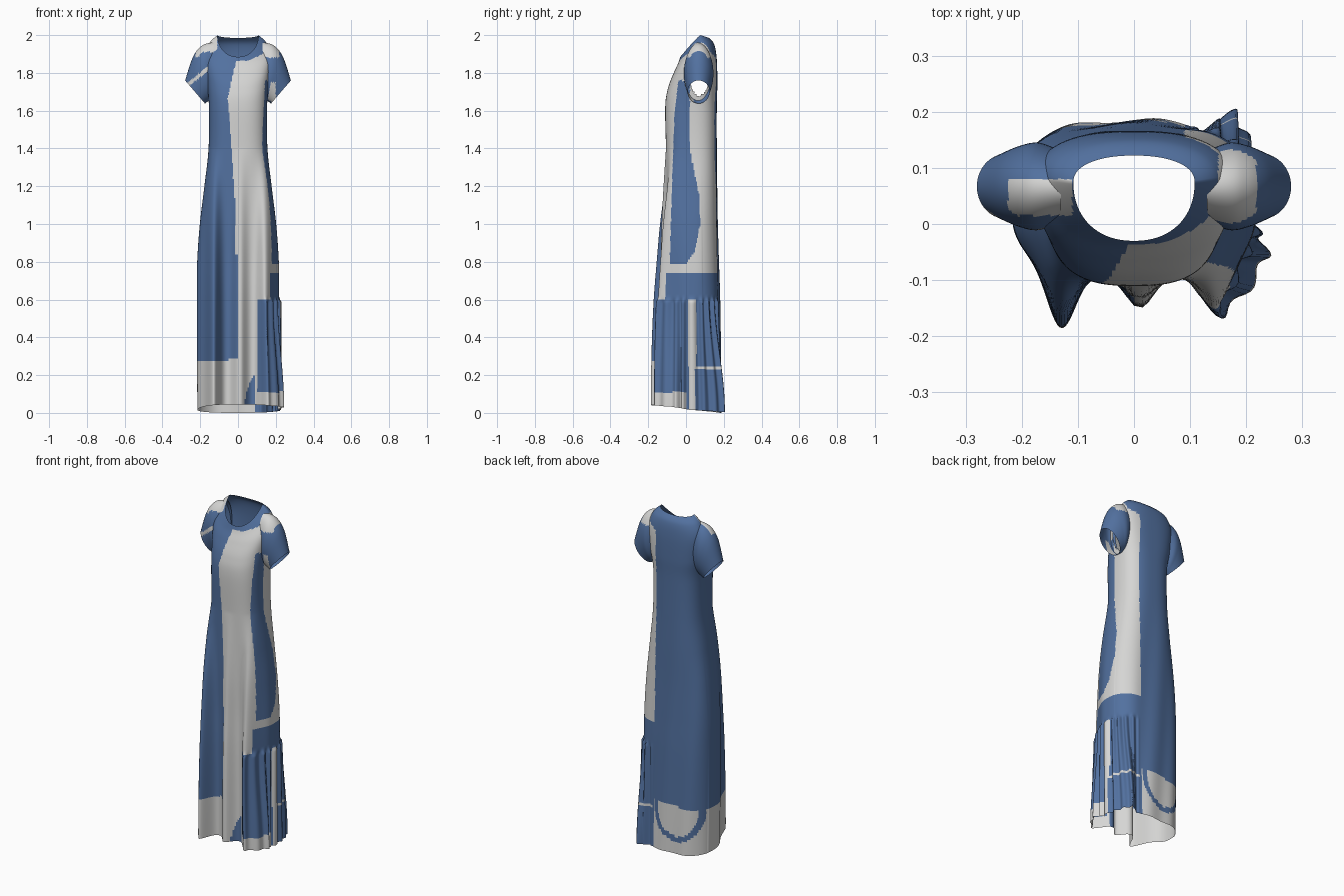
import bpy, bmesh, math

if "Cube" in bpy.data.objects:
    bpy.data.objects.remove(bpy.data.objects["Cube"], do_unlink=True)


def make_material(name, colour):
    mat = bpy.data.materials.new(name)
    mat.use_nodes = True
    mat.diffuse_color = colour
    mat.node_tree.nodes["Principled BSDF"].inputs["Base Color"].default_value = colour
    return mat


BLUE = make_material("denim blue", (0.085, 0.165, 0.35, 1))
WHITE = make_material("soft white", (0.67, 0.67, 0.66, 1))


def catmull(a, b, c, d, f):
    """Smooth blend between keys b and c."""
    return [q + 0.5 * f * (r - p + f * (2 * p - 5 * q + 4 * r - s + f * (3 * (q - r) + s - p)))
            for p, q, r, s in zip(a, b, c, d)]


def sample(keys, steps):
    rows = []
    last = len(keys) - 1
    for k in range(last):
        a, b, c, d = keys[max(k - 1, 0)], keys[k], keys[k + 1], keys[min(k + 2, last)]
        count = steps(b, c)
        rows += [catmull(a, b, c, d, i / count) for i in range(count)]
    return rows + [list(keys[last])]


def lerp(points, z):
    for (z0, v0), (z1, v1) in zip(points, points[1:]):
        if z <= z1:
            return v0 + (v1 - v0) * max(0, z - z0) / (z1 - z0)
    return points[-1][1]


def ramp(lo, hi, value):
    f = min(1, max(0, (value - lo) / (hi - lo)))
    return f * f * (3 - 2 * f)


def bump(value, centre, width):
    return math.exp(-((value - centre) / width) ** 2)


def loft(name, rings, is_white, is_open=None, flip=False):
    """Skin a stack of closed rings and colour the faces by a rule."""
    bm = bmesh.new()
    grid = [[bm.verts.new(p) for p in ring] for ring in rings]
    for i, (low, high) in enumerate(zip(grid, grid[1:])):
        for j in range(len(low)):
            k = (j + 1) % len(low)
            quad = [low[j], low[k], high[k], high[j]]
            face = bm.faces.new(quad[::-1] if flip else quad)
            c = face.calc_center_median()
            face.material_index = int(is_white(c.x, c.y, c.z, i / len(rings)))
            face.smooth = True
    if is_open:
        holes = [f for f in bm.faces if is_open(*f.calc_center_median())]
        bmesh.ops.delete(bm, geom=holes, context="FACES")
    mesh = bpy.data.meshes.new(name)
    bm.to_mesh(mesh)
    bm.free()
    mesh.materials.append(BLUE)
    mesh.materials.append(WHITE)
    obj = bpy.data.objects.new(name, mesh)
    bpy.context.collection.objects.link(obj)
    return obj


# Dress body: front, side and back height, half width, centre, front, back, squareness
def level(z, width, front, back):
    return (z, z, z, width, 0.03, front, back, 2.7)


BODY = [
    (0.045, 0.015, 0, 0.215, 0.03, -0.09, 0.185, 2.7),
    level(0.3, 0.217, -0.092, 0.182),
    level(0.6, 0.218, -0.095, 0.178),
    level(0.8, 0.216, -0.095, 0.172),
    level(1.0, 0.202, -0.1, 0.167),
    level(1.2, 0.178, -0.103, 0.165),
    level(1.4, 0.156, -0.106, 0.163),
    level(1.62, 0.154, -0.11, 0.163),
    (1.72, 1.76, 1.74, 0.165, 0.06, -0.095, 0.166, 2.7),
    (1.8, 1.89, 1.87, 0.176, 0.075, -0.065, 0.163, 2.5),
    (1.85, 1.96, 1.95, 0.15, 0.08, -0.042, 0.15, 2.3),
    (1.885, 2, 1.985, 0.108, 0.075, -0.03, 0.122, 2.2),
]
COLUMNS = 220
# Hanging front folds: position, depth, half thickness
FOLDS = [(-0.13, 0.108, 0.036), (0.01, 0.06, 0.036), (0.145, 0.085, 0.038)]


def body_point(row, t):
    zf, zs, zb, width, yc, front, back, n = row
    c, s = math.cos(t), math.sin(t)
    x = width * math.copysign(abs(c) ** (2 / n), c)
    y = yc + ((back - yc) if s > 0 else (yc - front)) * math.copysign(abs(s) ** (2 / n), s)
    z = zs + ((zb if s > 0 else zf) - zs) * abs(s)
    base_x, base_y = x, y
    amp = max(0, 1 - (z / 1.4) ** 2)
    # deep folds fall from the waist
    facing = ramp(0.1, 0.6, -s) * amp
    for centre, depth, thick in FOLDS:
        y -= depth * bump(base_x, centre, thick) * facing
    # gathered side panel
    panel = ramp(0.1, 0.125, base_x) * ramp(0.61, 0.585, z) if z < 0.61 else 0
    if panel:
        panel = ramp(0.1, 0.125, base_x) * (1 - ramp(0.585, 0.61, z))
        gather = panel * (0.004 + 0.009 * math.cos(26 * t))
        x += gather * c + 0.04 * panel * bump(base_y, -0.045, 0.025) * ramp(0, 0.6, 0.6 - z)
        y += gather * s
        if s > 0:
            y += 0.05 * panel * bump(base_x, 0.175, 0.03) * ramp(0, 0.6, 0.6 - z)
    # soft creases on the back
    if s > 0.3:
        y += 0.004 * amp * math.sin(40 * base_x + 3 * z)
    return x, y, z


EDGE = [(0, 0), (0.3, 0), (1, -0.01), (1.5, -0.04), (1.66, -0.055), (1.78, -0.03), (1.86, -0.01), (2, 0)]
STRIPE_FRONT = [(0.8, -0.085), (1.2, -0.075), (1.6, -0.06), (1.76, -0.04)]
STRIPE_BACK = [(0.79, 0), (0.85, 0.045), (1, 0.075), (1.15, 0.07), (1.25, 0.05), (1.4, 0.02), (1.76, 0.02)]


def panel_white(y, z):
    if y < 0:
        return z < 0.11
    if z > 0.25:
        return 0.01 < y < 0.055
    return 0.015 < y < 0.04 or (z > 0.228 and y > 0.04)


def hem_white(x, y, z):
    if z > 0.285 + 0.07 * x:
        return False
    if y > 0.03:
        # curved painted band across the back hem
        radius = math.hypot((x + 0.06) / 0.145, (z - 0.25) / 0.18)
        return not 0.82 < radius < 1 and x < 0.09
    return True


def body_white(x, y, z, v):
    front = y < 0.03
    if z < 0.6:
        if x > 0.105:
            return panel_white(y, z)
        if front and x > 0:
            return not (x > 0.03 and z < 0.2 - 40 * (x - 0.095) ** 2 and x < 0.09)
        return hem_white(x, y, z)
    if z < 0.74:
        return front and x > lerp(EDGE, z) and x < 0.17 and y < -0.02
    if x < -0.11 and z > 1.885 and 0.015 < y < 0.08:
        return True
    if x < (lerp(EDGE, z) if front else 0.09):
        return False
    # blue side stripe and blue collar
    if x > 0.09 and 0.79 < z < 1.76 and lerp(STRIPE_FRONT, z) < y < lerp(STRIPE_BACK, z):
        return False
    if x < 0.15 and z > 1.865 + 0.5 * max(0, x - 0.06):
        return False
    return v < 0.965


def armhole(x, y, z):
    return abs(x) > 0.13 and math.hypot((y - 0.07) / 0.05, (z - 1.78) / 0.1) < 1


rows = sample(BODY, lambda b, c: max(9, int((c[1] - b[1]) / 0.012)))
rings = [[body_point(r, math.tau * j / COLUMNS) for j in range(COLUMNS)] for r in rows]
loft("dress_body", rings, body_white, armhole)

# Cap sleeves: top x, top z, bottom x, bottom z, half depth
SLEEVE = [
    (0.13, 1.962, 0.135, 1.67, 0.065),
    (0.19, 1.945, 0.152, 1.655, 0.078),
    (0.238, 1.885, 0.165, 1.645, 0.072),
    (0.28, 1.76, 0.175, 1.638, 0.058),
]


def left_sleeve_white(x, y, z, v):
    if z > 1.88:
        return x < 0.218 and y < 0.15
    return y < 0.04 and x < 0.2 and z < 1.75 and v > 0.4


def right_sleeve_white(x, y, z, v):
    if z > 1.885:
        return 0.015 < y < 0.08 and x > -0.225
    return y < 0.05 and abs(z - 1.77 - 0.8 * (x + 0.225)) < 0.012


def sleeve_point(row, t, side):
    tx, tz, bx, bz, depth = row
    f = 0.5 + 0.5 * math.cos(t)
    return side * (bx + (tx - bx) * f), 0.067 + depth * math.sin(t), bz + (tz - bz) * f


for name, side, rule in (("left_sleeve", 1, left_sleeve_white), ("right_sleeve", -1, right_sleeve_white)):
    rows = sample(SLEEVE, lambda b, c: 10)
    rings = [[sleeve_point(r, math.tau * j / 72, side) for j in range(72)] for r in rows]
    loft(name, rings, rule, flip=side > 0)
